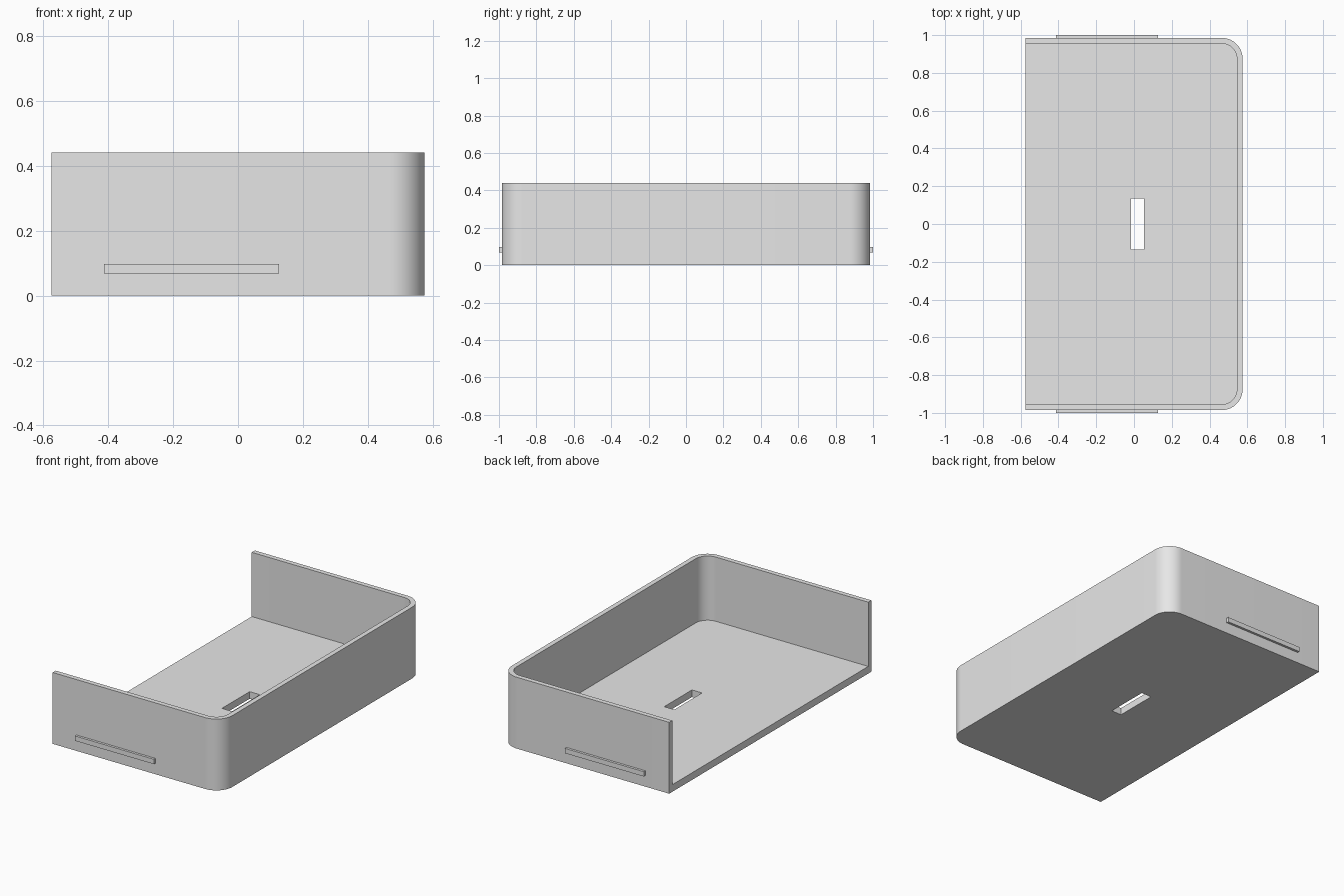
import bpy
import bmesh
from math import sin, cos, pi

if "Cube" in bpy.data.objects:
    bpy.data.objects.remove(bpy.data.objects["Cube"], do_unlink=True)

LEFT, RIGHT, HALF_Y, HEIGHT = -0.575, 0.575, 0.985, 0.44
WALL, FLOOR, RADIUS = 0.03, 0.044, 0.11

grey = bpy.data.materials.new("plain grey")
grey.use_nodes = True
grey.diffuse_color = (0.8, 0.8, 0.8, 1)
grey.node_tree.nodes["Principled BSDF"].inputs["Base Color"].default_value = (0.8, 0.8, 0.8, 1)


def prism(name, outline, z0, z1):
    """Solid made by extruding a flat outline upward."""
    bm = bmesh.new()
    base = bm.faces.new([bm.verts.new((x, y, z0)) for x, y in outline])
    top = bmesh.ops.extrude_face_region(bm, geom=[base])["geom"]
    verts = [v for v in top if isinstance(v, bmesh.types.BMVert)]
    bmesh.ops.translate(bm, verts=verts, vec=(0, 0, z1 - z0))
    bmesh.ops.recalc_face_normals(bm, faces=bm.faces)
    mesh = bpy.data.meshes.new(name)
    bm.to_mesh(mesh)
    bm.free()
    mesh.materials.append(grey)
    obj = bpy.data.objects.new(name, mesh)
    bpy.context.collection.objects.link(obj)
    return obj


def rect(x0, x1, y0, y1):
    return [(x0, y0), (x1, y0), (x1, y1), (x0, y1)]


def rounded_outline(x0, x1, half_y, r, steps=16):
    """Rectangle whose two corners on the +x side are rounded."""
    arc = [(x1 - r + r * sin(a), half_y - r + r * cos(a))
           for a in (pi / 2 * i / steps for i in range(steps + 1))]
    front = [(x, -y) for x, y in arc]
    return [(x0, -half_y)] + front + arc[::-1] + [(x0, half_y)]


def cut(target, cutter):
    mod = target.modifiers.new("cut", "BOOLEAN")
    mod.operation = "DIFFERENCE"
    mod.solver = "EXACT"
    mod.object = cutter
    bpy.context.view_layer.objects.active = target
    bpy.ops.object.modifier_apply(modifier=mod.name)
    bpy.data.objects.remove(cutter, do_unlink=True)


# Tray: floor with a wall on three sides, open toward -x
tray = prism("tray", rounded_outline(LEFT, RIGHT, HALF_Y, RADIUS), 0, HEIGHT)
cut(tray, prism("hollow", rounded_outline(LEFT - 0.1, RIGHT - WALL, HALF_Y - WALL, RADIUS - WALL),
                FLOOR, HEIGHT + 0.1))

# Slot through the floor
cut(tray, prism("slot", rect(-0.015, 0.054, -0.135, 0.135), -0.1, FLOOR + 0.1))

# Thin rail on the outside of each end wall
for name, side in (("front_rail", -1), ("back_rail", 1)):
    y0, y1 = sorted((side * (HALF_Y - 0.005), side))
    prism(name, rect(-0.412, 0.126, y0, y1), 0.068, 0.098)

# Smooth rounded corners, crisp edges
bpy.ops.object.select_all(action="DESELECT")
tray.select_set(True)
bpy.context.view_layer.objects.active = tray
bpy.ops.object.shade_smooth_by_angle(angle=pi / 6)
